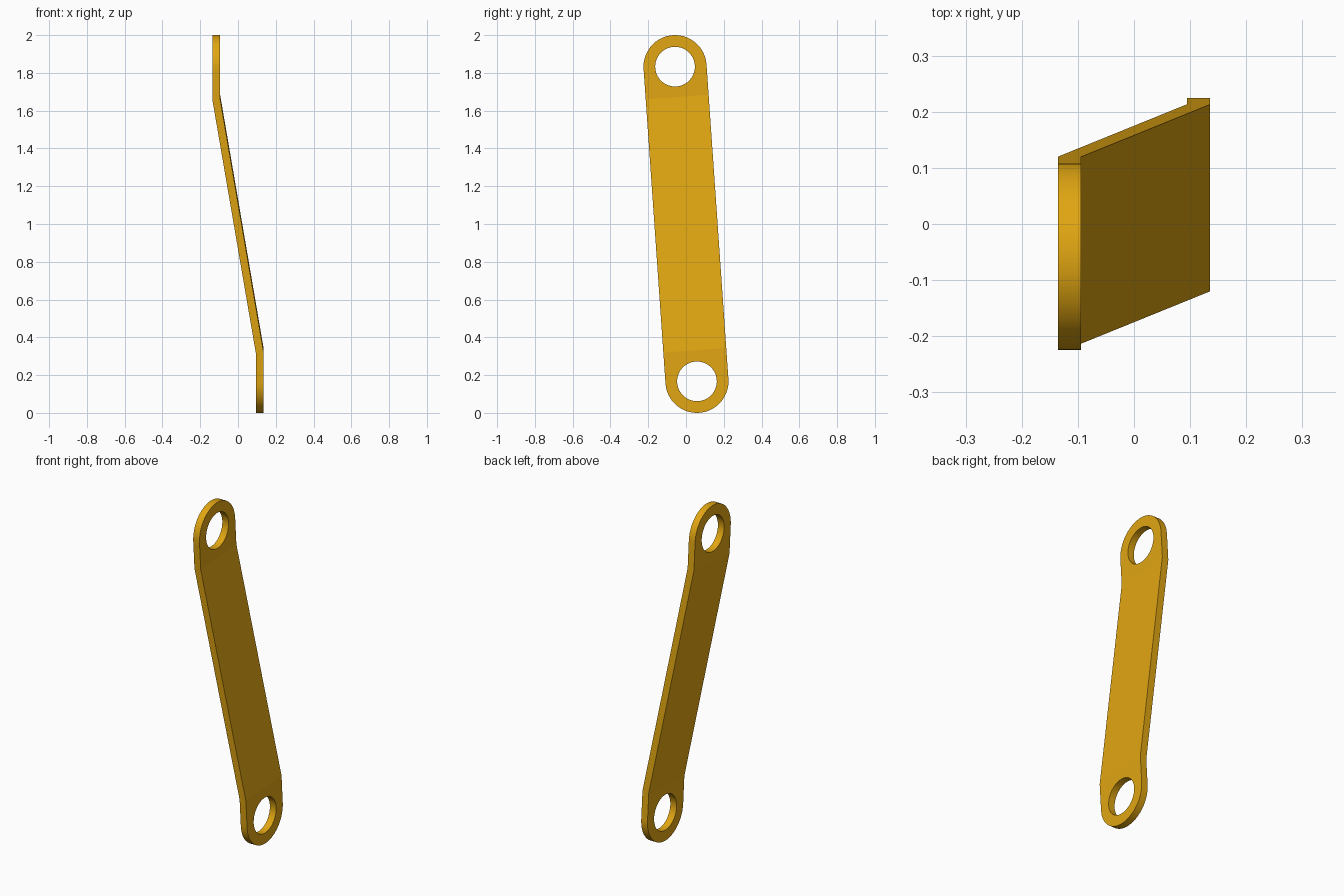
import bpy, bmesh
from math import sin, cos, tan, pi, atan2, hypot
from mathutils import Matrix

cube = bpy.data.objects.get("Cube")
if cube:
    bpy.data.objects.remove(cube, do_unlink=True)

R, HOLE, THICK = 0.167, 0.105, 0.041   # end radius, hole radius, plate thickness
EYE_Y, EYE_Z = 0.058, 0.833            # eye centre offset from the middle
OFFSET, BEND = 0.115, 0.672            # sideways jog and bend position along the bar
SEGS = 64
LENGTH = hypot(EYE_Y, EYE_Z)
MITRE = THICK * tan(atan2(OFFSET, BEND) / 2)

# yellow paint
paint = bpy.data.materials.new("golden_yellow")
paint.use_nodes = True
colour = (0.75, 0.38, 0.006, 1)
paint.diffuse_color = colour
bsdf = next(n for n in paint.node_tree.nodes if n.type == 'BSDF_PRINCIPLED')
bsdf.inputs["Base Color"].default_value = colour

bm = bmesh.new()
bend_verts = []


def add_eye(side):
    """Flat ring plate from the hole to the round end and the bend line."""
    inner, outer = [], []
    drop = LENGTH - BEND
    x = -side * OFFSET - THICK / 2
    for i in range(SEGS):
        a = 2 * pi * i / SEGS
        c, s = cos(a), sin(a)
        m = 1 if i <= SEGS // 2 else max(abs(c), abs(s))
        u, v = R * c / m, (R if i <= SEGS // 2 else drop) * s / m
        inner.append(bm.verts.new((x, side * HOLE * c, side * (LENGTH + HOLE * s))))
        outer.append(bm.verts.new((x, side * u, side * (LENGTH + v))))
    for i in range(SEGS):
        j = (i + 1) % SEGS
        bm.faces.new((inner[i], outer[i], outer[j], inner[j]))
    row = outer[SEGS * 5 // 8:SEGS * 7 // 8 + 1]
    bend_verts.extend(row)
    return row


# two eyes joined by the sloping web
bm.faces.new(add_eye(1) + add_eye(-1))

# thicken the sheet, with mitred bends
mitred = {tuple(v.co) for v in bend_verts}
result = bmesh.ops.extrude_face_region(bm, geom=bm.faces[:], use_keep_orig=True)
for v in [g for g in result["geom"] if isinstance(g, bmesh.types.BMVert)]:
    at_bend = tuple(v.co) in mitred
    v.co.x += THICK
    if at_bend:
        v.co.z += MITRE / 2
for v in bend_verts:
    v.co.z -= MITRE / 2

# lean the bar and stand it on the ground
bm.transform(Matrix.Translation((0, 0, EYE_Z + R)) @ Matrix.Rotation(atan2(EYE_Y, EYE_Z), 4, 'X'))
bmesh.ops.recalc_face_normals(bm, faces=bm.faces[:])

mesh = bpy.data.meshes.new("offset_link_bar")
bm.to_mesh(mesh)
bm.free()
mesh.materials.append(paint)
link = bpy.data.objects.new("offset_link_bar", mesh)
bpy.context.collection.objects.link(link)

# smooth round ends, crisp bends
bpy.context.view_layer.objects.active = link
link.select_set(True)
bpy.ops.object.shade_smooth_by_angle(angle=pi / 22)
